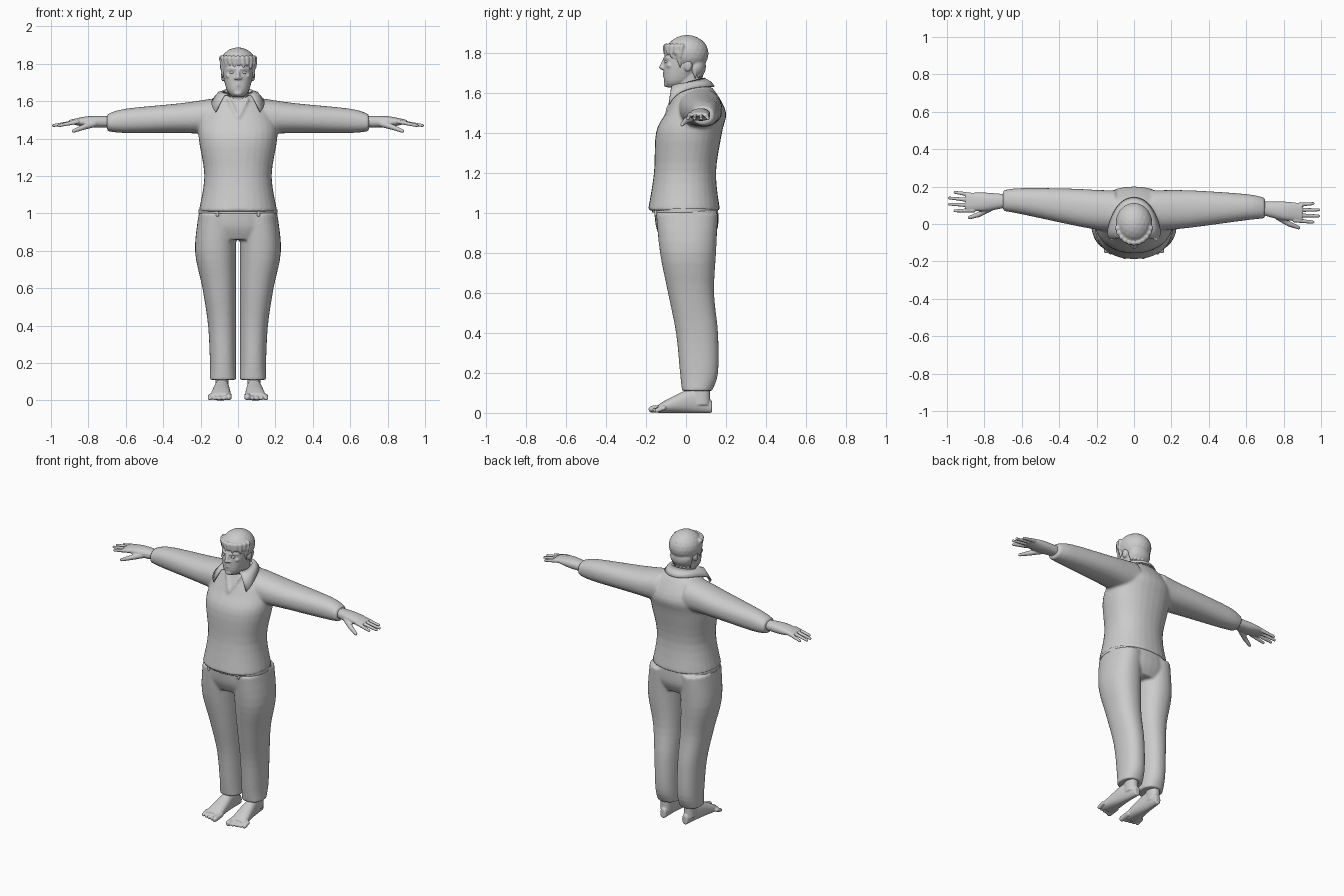
import bpy, bmesh, math
from mathutils import Vector

cube = bpy.data.objects.get("Cube")
if cube:
    bpy.data.objects.remove(cube, do_unlink=True)

COLOUR = (0.6, 0.6, 0.6, 1)
grey = bpy.data.materials.new("plain_grey")
grey.use_nodes = True
grey.diffuse_color = COLOUR
grey.node_tree.nodes["Principled BSDF"].inputs["Base Color"].default_value = COLOUR
SIDES = {"left": 1, "right": -1}


def place(point, side):
    """Mirror a point; the right arm reaches slightly further back."""
    x, y, z = point
    reach = max(0, abs(x) - 0.2) if side < 0 else 0
    return Vector((x * side, y + reach * 0.08, z))


def smooth_rows(rows, steps=4):
    """Catmull-Rom interpolation between cross-sections."""
    padded = [rows[0], *rows, rows[-1]]
    for before, start, end, after in zip(padded, padded[1:], padded[2:], padded[3:]):
        for k in range(steps):
            t = k / steps
            yield [b + t * ((c - a) + t * ((2*a - 5*b + 4*c - d) + t * (3*b - a - 3*c + d))) / 2
                   for a, b, c, d in zip(before, start, end, after)]
    yield rows[-1]


def signed_power(value, power):
    return math.copysign(abs(value) ** power, value)


def loft(bm, axis, rows, side=1, segments=32):
    """Skin rounded sections; each row is (position, low, high, low, high)."""
    rings = []
    for along, low_a, high_a, low_b, high_b in smooth_rows(rows):
        ring = []
        for k in range(segments):
            angle = math.tau * k / segments
            u = (1 + signed_power(math.cos(angle), 0.9)) / 2
            v = (1 + signed_power(math.sin(angle), 0.9)) / 2
            a = low_a + (high_a - low_a) * u
            b = low_b + (high_b - low_b) * v
            point = {"x": (along, a, b), "y": (a, along, b), "z": (a, b, along)}[axis]
            ring.append(bm.verts.new(place(point, side)))
        rings.append(ring)
    for low, high in zip(rings, rings[1:]):
        for k in range(segments):
            bm.faces.new((low[k - 1], low[k], high[k], high[k - 1]))
    bm.faces.new(rings[0])
    bm.faces.new(rings[-1])


def trunk(bm, rows):
    """Upright symmetric loft; each row is (height, half width, front, back)."""
    loft(bm, "z", [(z, -w, w, front, back) for z, w, front, back in rows])


def blob(bm, centre, size):
    made = bmesh.ops.create_icosphere(bm, subdivisions=3, radius=1)["verts"]
    bmesh.ops.scale(bm, verts=made, vec=size)
    bmesh.ops.translate(bm, verts=made, vec=centre)


def limb(bm, points, start, end, side=1, beads=14):
    """Tapered rounded limb along a bent path, fused later by the remesh."""
    path = [place(p, side) for p in points]
    for i in range(beads):
        fraction = i / (beads - 1)
        u = fraction * (len(path) - 1)
        j = min(int(u), len(path) - 2)
        radius = start + (end - start) * fraction
        made = bmesh.ops.create_icosphere(bm, subdivisions=2, radius=radius)["verts"]
        bmesh.ops.translate(bm, verts=made, vec=path[j].lerp(path[j + 1], u - j))


def finish(name, bm, voxel=None):
    bmesh.ops.recalc_face_normals(bm, faces=bm.faces)
    for face in bm.faces:
        face.smooth = True
    mesh = bpy.data.meshes.new(name)
    bm.to_mesh(mesh)
    bm.free()
    mesh.materials.append(grey)
    ob = bpy.data.objects.new(name, mesh)
    bpy.context.collection.objects.link(ob)
    if voxel:
        fuse = ob.modifiers.new("fuse", "REMESH")
        fuse.mode, fuse.voxel_size, fuse.use_smooth_shade = "VOXEL", voxel, True
        relax = ob.modifiers.new("relax", "SMOOTH")
        relax.factor, relax.iterations = 0.5, 3
    return ob


# Sweater with sleeves and neckline placket
bm = bmesh.new()
trunk(bm, [(1.01, .21, -.19, .17), (1.2, .18, -.16, .15), (1.4, .21, -.15, .18),
           (1.5, .2, -.1, .2), (1.6, .14, -.05, .15), (1.64, .08, -.04, .11)])
for side in SIDES.values():
    loft(bm, "x", [(.1, -.04, .18, 1.42, 1.62), (.3, -.02, .18, 1.43, 1.59),
                   (.6, .02, .16, 1.43, 1.56), (.7, .03, .14, 1.44, 1.53)], side)
    limb(bm, [(.05, -.05, 1.61), (.02, -.08, 1.55), (0, -.1, 1.51)], .007, .006, side, 24)
finish("sweater", bm, 0.009)

# Trousers: hips and two legs
bm = bmesh.new()
trunk(bm, [(.86, .2, -.12, .13), (.93, .22, -.15, .16), (1.03, .2, -.16, .16)])
for side in SIDES.values():
    loft(bm, "z", [(z, .01, outer, front, back) for z, outer, front, back in (
        (.11, .15, -.02, .13), (.2, .15, -.03, .16), (.4, .16, -.05, .16),
        (.6, .19, -.09, .14), (.8, .23, -.13, .15), (1, .21, -.15, .16))], side)
finish("trousers", bm, 0.008)

# Belt with loops
bm = bmesh.new()
trunk(bm, [(1, .21, -.17, .16), (1.02, .21, -.17, .16)])
for side in SIDES.values():
    limb(bm, [(.11, -.15, .99), (.11, -.15, 1.02)], .008, .008, side)
finish("belt", bm)

# Hands and bare feet
for label, side in SIDES.items():
    bm = bmesh.new()
    loft(bm, "x", [(.68, .05, .12, 1.46, 1.52), (.8, .02, .12, 1.46, 1.52),
                   (.9, .02, .11, 1.48, 1.5)], side)
    for i in range(4):
        knuckle, tip = .02 + .027 * i, .01 + .033 * i
        reach = .99 - .015 * (i - 1.5) ** 2
        limb(bm, [(.86, knuckle, 1.49), (reach, tip, 1.47)], .013, .009, side)
    limb(bm, [(.77, .04, 1.48), (.83, 0, 1.46), (.88, -.02, 1.44)], .02, .01, side)
    finish(label + "_hand", bm, 0.004)

    bm = bmesh.new()
    loft(bm, "z", [(.04, .05, .12, .03, .12), (.2, .05, .12, .02, .12)], side)
    loft(bm, "y", [(y, inner, outer, 0, top) for y, inner, outer, top in (
        (-.14, .04, .15, .04), (-.07, .04, .14, .08), (.04, .05, .12, .12),
        (.13, .06, .1, .06))], side)
    for i in range(5):
        radius = .012 if i else .018
        x = .05 + .025 * i
        limb(bm, [(x, -.11, .025), (x, -.17 + .006 * i, radius)], radius, radius, side)
    finish(label + "_foot", bm, 0.0045)

# Head, neck and face
bm = bmesh.new()
trunk(bm, [(1.57, .07, -.04, .1), (1.64, .06, -.05, .08), (1.72, .06, -.04, .08)])
trunk(bm, [(1.625, .03, -.09, -.04), (1.66, .06, -.11, .03),
           (1.75, .08, -.11, .09), (1.84, .08, -.1, .1)])
limb(bm, [(0, -.105, 1.77), (0, -.123, 1.725)], .008, .012)
blob(bm, (0, -.097, 1.643), (.024, .015, .016))
for height in (1.685, 1.697):
    limb(bm, [(-.02, -.1, height), (0, -.11, height), (.02, -.1, height)], .007, .007)
for side in SIDES.values():
    blob(bm, (side * .013, -.115, 1.723), (.009, .01, .008))
    blob(bm, (side * .05, -.08, 1.735), (.016, .017, .014))
    blob(bm, (side * .08, .01, 1.735), (.011, .02, .03))
    limb(bm, [(.015, -.107, 1.77), (.035, -.1, 1.775), (.055, -.085, 1.77)], .008, .006, side)
finish("head", bm, 0.005)

# Eyes
bm = bmesh.new()
for side in SIDES.values():
    blob(bm, (side * .032, -.097, 1.754), (.014, .011, .008))
finish("eyes", bm)

# Hair cap with a fringe, sideburns and nape locks
bm = bmesh.new()
blob(bm, (0, .005, 1.795), (.098, .108, .093))
blob(bm, (0, .05, 1.73), (.075, .05, .06))
for i in range(-5, 6):
    angle = i * .27
    x, y = .09 * math.sin(angle), -.1 * math.cos(angle)
    drop = 1.785 + .008 * (-1) ** i
    limb(bm, [(x, y, 1.83), (x + .004, y - .005, 1.8), (x + .008, y - .006, drop)], .016, .004)
for i in range(-3, 4):
    angle = i * .36
    x, y = .07 * math.sin(angle), .015 + .065 * math.cos(angle)
    limb(bm, [(x, y, 1.72), (x, y, 1.67)], .014, .004)
for side in SIDES.values():
    limb(bm, [(.084, -.035, 1.8), (.082, -.03, 1.725)], .013, .005, side)
finish("hair", bm, 0.005)

# Shirt collar folded over the sweater, its ends drawn out to points
bm = bmesh.new()
columns = []
half = 20
for i in range(-half, half + 1):
    angle = math.radians(150) * i / half
    s, c = math.sin(angle), math.cos(angle)
    flare = (i / half) ** 4
    columns.append([bm.verts.new(p) for p in (
        (.07 * s, .02 + .065 * c, 1.61),
        (.076 * s, .02 + .073 * c, 1.653 + .018 * c),
        (s * (.095 + .05 * flare), .02 + .105 * c, 1.65 - .02 * flare),
        (s * (.108 + .13 * flare), .02 + .12 * c, 1.63 - .09 * flare))])
for left, right in zip(columns, columns[1:]):
    for k in range(3):
        bm.faces.new((left[k], right[k], right[k + 1], left[k + 1]))
collar = finish("collar", bm)
thickness = collar.modifiers.new("thickness", "SOLIDIFY")
thickness.thickness, thickness.offset = 0.008, 0
